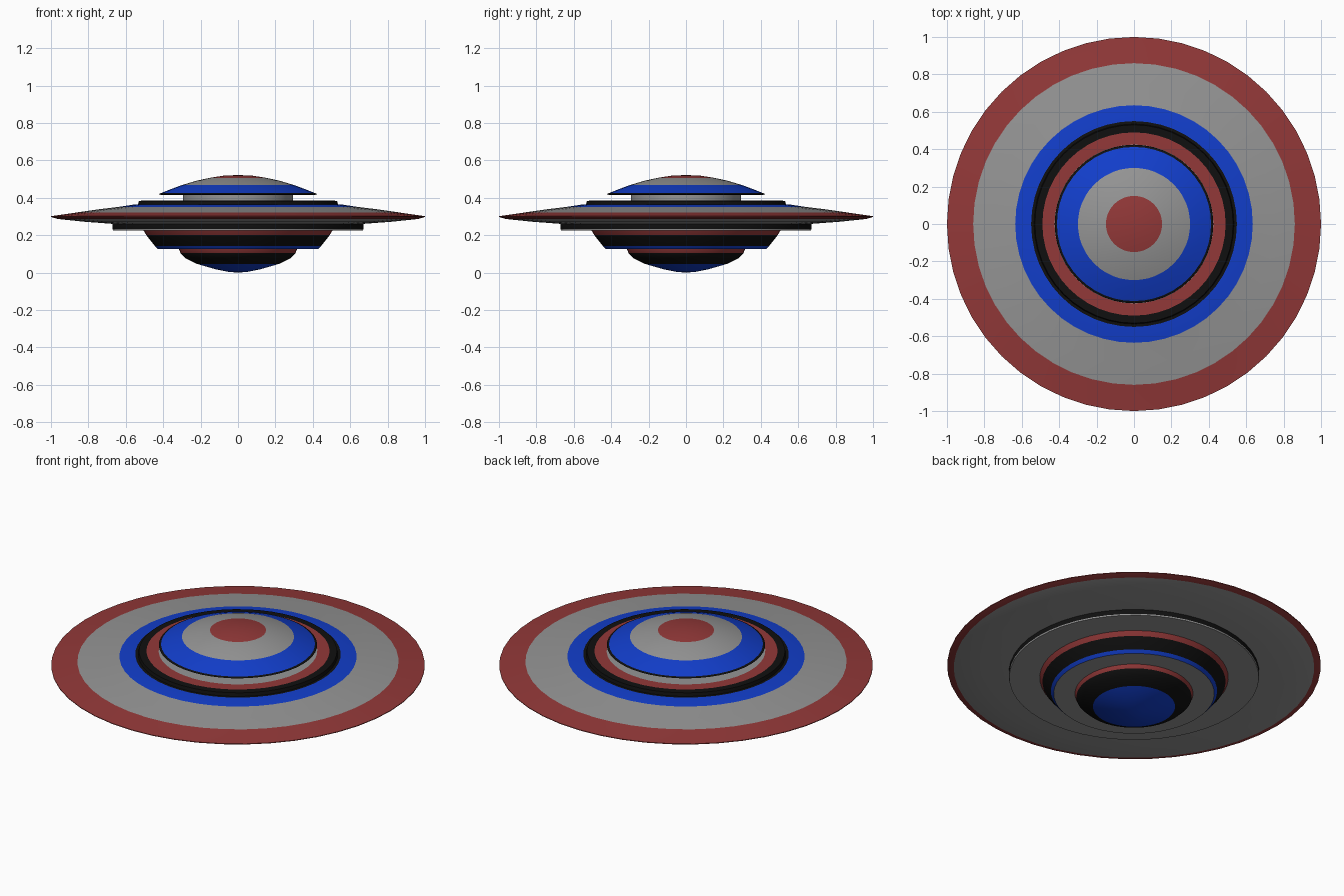
import bpy, bmesh, math

if "Cube" in bpy.data.objects:
    bpy.data.objects.remove(bpy.data.objects["Cube"])

SIDES = 48


def material(name, rgb):
    m = bpy.data.materials.new(name)
    m.diffuse_color = (*rgb, 1)
    m.use_nodes = True
    m.node_tree.nodes["Principled BSDF"].inputs["Base Color"].default_value = m.diffuse_color
    return m


MATS = {
    "grey": material("grey", (0.3, 0.3, 0.3)),
    "red": material("red", (0.29, 0.04, 0.04)),
    "blue": material("blue", (0.006, 0.048, 0.6)),
    "black": material("black", (0.005, 0.005, 0.005)),
}


def lathe(name, start, bands):
    """Revolve a profile around z; each band is (colour, next radius, next height)."""
    me = bpy.data.meshes.new(name)
    names = list(MATS)
    for n in names:
        me.materials.append(MATS[n])
    bm = bmesh.new()

    def ring(r, z):
        if r == 0:
            return [bm.verts.new((0, 0, z))] * SIDES
        return [bm.verts.new((r * math.cos(2 * math.pi * i / SIDES),
                              r * math.sin(2 * math.pi * i / SIDES), z))
                for i in range(SIDES)]

    last = ring(*start)
    for colour, r, z in bands:
        new = ring(r, z)
        for i in range(SIDES):
            j = (i + 1) % SIDES
            corners = dict.fromkeys((last[i], last[j], new[j], new[i]))
            bm.faces.new(list(corners)).material_index = names.index(colour)
        last = new
    bmesh.ops.recalc_face_normals(bm, faces=bm.faces[:])
    bm.to_mesh(me)
    bm.free()
    ob = bpy.data.objects.new(name, me)
    bpy.context.collection.objects.link(ob)
    bpy.ops.object.select_all(action='DESELECT')
    ob.select_set(True)
    bpy.context.view_layer.objects.active = ob
    bpy.ops.object.shade_smooth_by_angle(angle=math.radians(30))
    return ob


# Domed cap with a thin dark lip
lathe("top_dome", (0, 0.522), [
    ("red", 0.08, 0.518), ("red", 0.15, 0.507),
    ("grey", 0.22, 0.492), ("grey", 0.30, 0.468),
    ("blue", 0.36, 0.446), ("blue", 0.412, 0.425),
    ("black", 0.424, 0.42), ("black", 0.412, 0.416),
    ("black", 0.0, 0.416)])

# Neck between cap and deck
lathe("neck", (0, 0.418), [
    ("grey", 0.295, 0.418), ("grey", 0.295, 0.383), ("grey", 0, 0.383)])

# Striped raised deck
lathe("upper_deck", (0, 0.385), [
    ("grey", 0.425, 0.385), ("red", 0.49, 0.385), ("black", 0.53, 0.384),
    ("black", 0.535, 0.362), ("black", 0, 0.362)])

# Wide thin saucer
lathe("saucer_disc", (0, 0.365), [
    ("black", 0.55, 0.365), ("blue", 0.635, 0.352),
    ("grey", 0.75, 0.338), ("grey", 0.86, 0.322),
    ("red", 0.95, 0.309), ("red", 1.0, 0.302),
    ("red", 1.0, 0.298), ("red", 0.965, 0.287),
    ("grey", 0.82, 0.272), ("grey", 0.66, 0.26), ("grey", 0, 0.26)])

# Stepped ring under the saucer
lathe("lower_ring", (0, 0.262), [
    ("grey", 0.668, 0.262), ("black", 0.67, 0.258),
    ("black", 0.67, 0.233), ("grey", 0.668, 0.226), ("grey", 0, 0.222)])

# Tapered lower hull
lathe("lower_hull", (0, 0.225), [
    ("red", 0.505, 0.225), ("red", 0.49, 0.2), ("black", 0.445, 0.143),
    ("blue", 0.43, 0.127), ("grey", 0, 0.127)])

# Rounded bottom dome
lathe("bottom_dome", (0, 0.13), [
    ("red", 0.317, 0.13), ("red", 0.308, 0.105),
    ("black", 0.28, 0.077), ("black", 0.22, 0.047),
    ("blue", 0.12, 0.018), ("blue", 0.05, 0.004), ("blue", 0, 0)])
